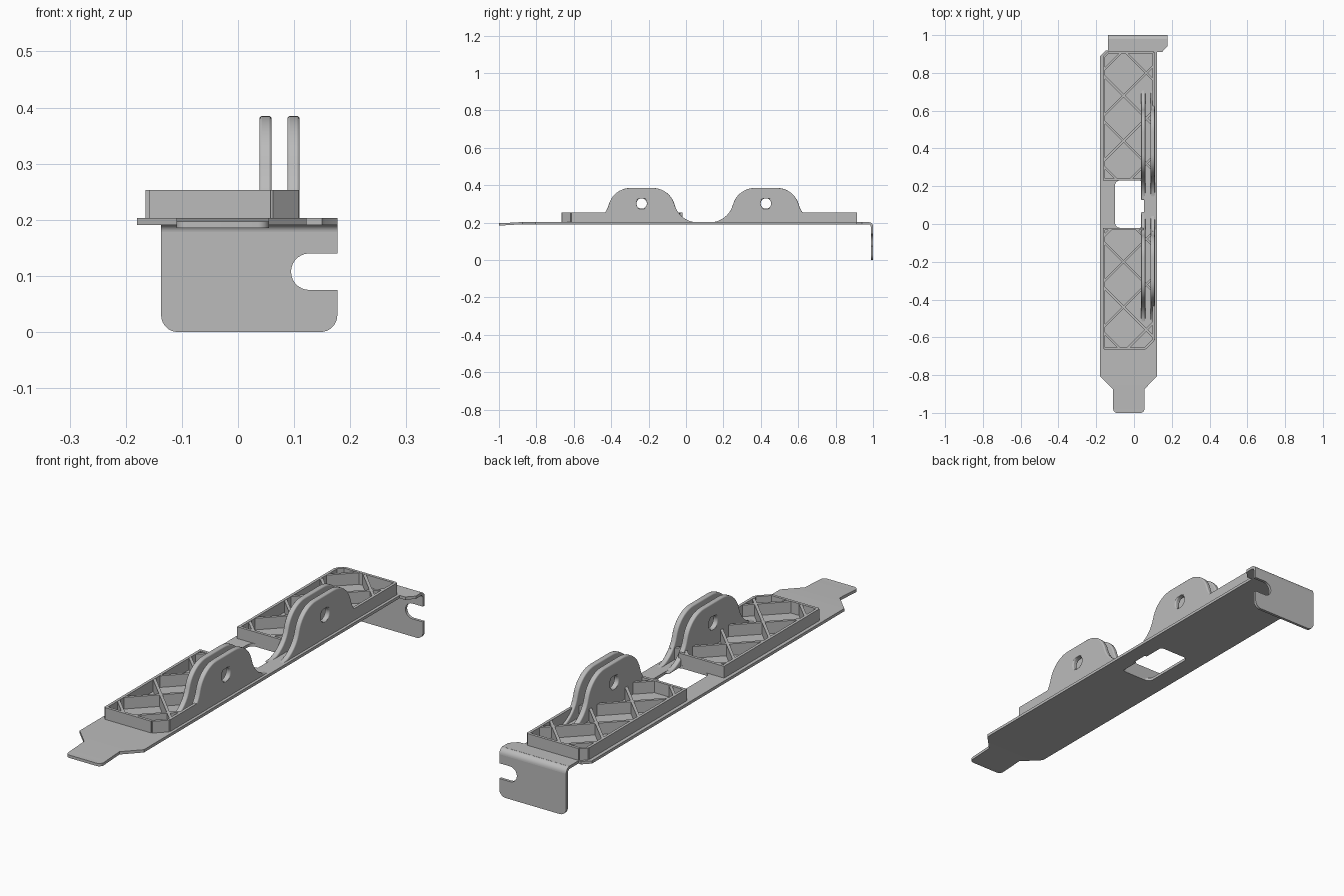
import bpy, bmesh
from math import sin, cos, pi, radians, atan2
from mathutils import Matrix, Vector

cube = bpy.data.objects.get("Cube")
if cube:
    bpy.data.objects.remove(cube)

grey = bpy.data.materials.new("plain grey")
grey.use_nodes = True
COL = (0.5, 0.5, 0.5, 1)
grey.diffuse_color = COL
grey.node_tree.nodes["Principled BSDF"].inputs["Base Color"].default_value = COL

FLAT = Matrix.Identity(3)                                   # outline in x, y
SIDE = Matrix(((0, 0, 1), (1, 0, 0), (0, 1, 0)))            # outline in y, z
FRONT = Matrix(((1, 0, 0), (0, 0, -1), (0, 1, 0)))          # outline in x, z


def arc(cx, cy, r, a0, a1, n=8):
    angles = [radians(a0 + (a1 - a0) * i / n) for i in range(n + 1)]
    return [(cx + r * cos(a), cy + r * sin(a)) for a in angles]


def rounded_box(x0, x1, y0, y1, r):
    return (arc(x1 - r, y1 - r, r, 0, 90) + arc(x0 + r, y1 - r, r, 90, 180)
            + arc(x0 + r, y0 + r, r, 180, 270) + arc(x1 - r, y0 + r, r, 270, 360))


def slab(name, loops, d0, d1, frame=FLAT, edge=0.0):
    """Extrude an outline with optional holes from depth d0 to d1."""
    curve = bpy.data.curves.new(name, "CURVE")
    curve.dimensions, curve.fill_mode = "2D", "BOTH"
    curve.extrude = (d1 - d0) / 2
    for loop in loops:
        spline = curve.splines.new("POLY")
        spline.points.add(len(loop) - 1)
        for point, (u, v) in zip(spline.points, loop):
            point.co = (u, v, 0, 1)
        spline.use_cyclic_u = True
    temp = bpy.data.objects.new(name + "_outline", curve)
    bpy.context.collection.objects.link(temp)
    bpy.context.view_layer.update()
    mesh = bpy.data.meshes.new_from_object(
        temp.evaluated_get(bpy.context.evaluated_depsgraph_get()))
    bpy.data.objects.remove(temp)
    bm = bmesh.new()
    bm.from_mesh(mesh)
    bmesh.ops.remove_doubles(bm, verts=bm.verts, dist=0.0002)
    for v in bm.verts:
        v.co = frame @ (v.co + Vector((0, 0, (d0 + d1) / 2)))
    bmesh.ops.recalc_face_normals(bm, faces=bm.faces)
    bm.to_mesh(mesh)
    bm.free()
    mesh.name = name
    mesh.materials.clear()
    mesh.materials.append(grey)
    obj = bpy.data.objects.new(name, mesh)
    bpy.context.collection.objects.link(obj)
    if edge:
        bevel = obj.modifiers.new("soft edge", "BEVEL")
        bevel.width, bevel.segments = edge, 3
        bevel.limit_method, bevel.angle_limit = "ANGLE", radians(60)
        bevel.use_clamp_overlap = False
    bpy.ops.object.select_all(action="DESELECT")
    obj.select_set(True)
    bpy.context.view_layer.objects.active = obj
    bpy.ops.object.shade_smooth_by_angle(angle=radians(35))
    return obj


def bar(name, a, b, width, z0, z1):
    a, b = Vector(a), Vector(b)
    side = (b - a).normalized().orthogonal() * width / 2
    return slab(name, [[a + side, a - side, b - side, b + side]], z0, z1)


def clip(p, d, poly):
    """Part of the line p + t*d inside a counter-clockwise convex outline."""
    lo, hi = -9.0, 9.0
    for a, b in zip(poly, poly[1:] + poly[:1]):
        a, b = Vector(a), Vector(b)
        n = Vector((a.y - b.y, b.x - a.x))
        dist, rate = n.dot(p - a), n.dot(d)
        if abs(rate) < 1e-6:
            if dist < 0:
                return None
        elif rate > 0:
            lo = max(lo, -dist / rate)
        else:
            hi = min(hi, -dist / rate)
    return (p + d * lo, p + d * hi) if hi - lo > 0.02 else None


# Base plate with window and narrow tongue
BOTTOM, TOP, RIM = 0.191, 0.203, 0.253
outline = ([(-0.18, 0.888), (-0.18, -0.805), (-0.11, -0.875)]
           + arc(-0.09, -0.98, 0.02, 180, 270) + arc(0.035, -0.98, 0.02, 270, 360)
           + [(0.055, -0.875), (0.122, -0.805), (0.122, 0.918), (-0.15, 0.918)])
window = rounded_box(-0.1, 0.054, -0.02, 0.23, 0.025)
plate = slab("base_plate", [outline, window], BOTTOM, TOP)
for v in plate.data.vertices:
    if v.co.y < -0.95:
        v.co.z -= 0.006

# End tab, bend and mounting flange with open slot
slab("end_tab", [[(-0.137, 0.91), (0.15, 0.91), (0.155, 0.918), (0.177, 0.94),
                  (0.177, 0.98), (-0.137, 0.98)]], BOTTOM, TOP)
bend = arc(0.975, 0.178, 0.025, 90, 0) + arc(0.975, 0.178, 0.013, 0, 90)
slab("flange_bend", [bend], -0.137, 0.177, SIDE)
flange = (arc(-0.107, 0.03, 0.03, 180, 270) + arc(0.147, 0.03, 0.03, 270, 360)
          + [(0.177, 0.075)] + arc(0.127, 0.1075, 0.0325, 270, 90, 14)
          + [(0.177, 0.14), (0.177, 0.178), (-0.137, 0.178)])
slab("mounting_flange", [flange], -1.0, -0.988, FRONT)

# Two ribbed trays: rim walls and a diagonal lattice
front_tray = [(-0.159, -0.659), (0.058, -0.659), (0.104, -0.613),
              (0.104, -0.026), (-0.159, -0.026)]
back_tray = [(-0.159, 0.236), (0.104, 0.236), (0.104, 0.909),
             (-0.136, 0.909), (-0.159, 0.886)]
STEP, MID = 0.24, -0.055
for label, tray, start in (("front", front_tray, -0.2), ("back", back_tray, 0.68)):
    for a, b in zip(tray, tray[1:] + tray[:1]):
        if a[0] == b[0] == 0.104:          # stop the outer wall inside the fin
            a, b = ((0.104, max(a[1], 0.55)), b) if label == "back" else (a, (0.104, -0.38))
        elif abs(a[1] - b[1]) < 0.001 and abs(a[1] - 0.105) < 0.14:
            a, b = (-0.165, a[1]), (0.05, b[1])   # walls beside the window
        bar(label + "_rim_wall", a, b, 0.012, TOP - 0.004, RIM)
    for slope in (1, -1):
        for k in range(-6, 7):
            piece = clip(Vector((MID, start + k * STEP)), Vector((1, slope)), tray)
            if piece:
                bar(label + "_lattice_rib", *piece, 0.012, TOP - 0.004, RIM - 0.001)

# Paired hinge fins with pin holes
lean = 15.15
half = arc(0.06, 0.265, 0.12, 90, lean, 10) + arc(0.30, 0.33, 0.1287, 180 + lean, 270, 10)
for label, y in (("front", -0.237), ("back", 0.427)):
    right = [(y + u, v) for u, v in half]
    left = [(y - u, v) for u, v in reversed(half)]
    profile = left + right + [(y + 0.3, 0.194), (y - 0.3, 0.194)]
    hole = arc(y, 0.302, 0.028, 0, 345, 23)
    for side, x in (("inner", 0.038), ("outer", 0.088)):
        slab(f"{label}_{side}_fin", [profile, hole], x, x + 0.022, SIDE, 0.005)
